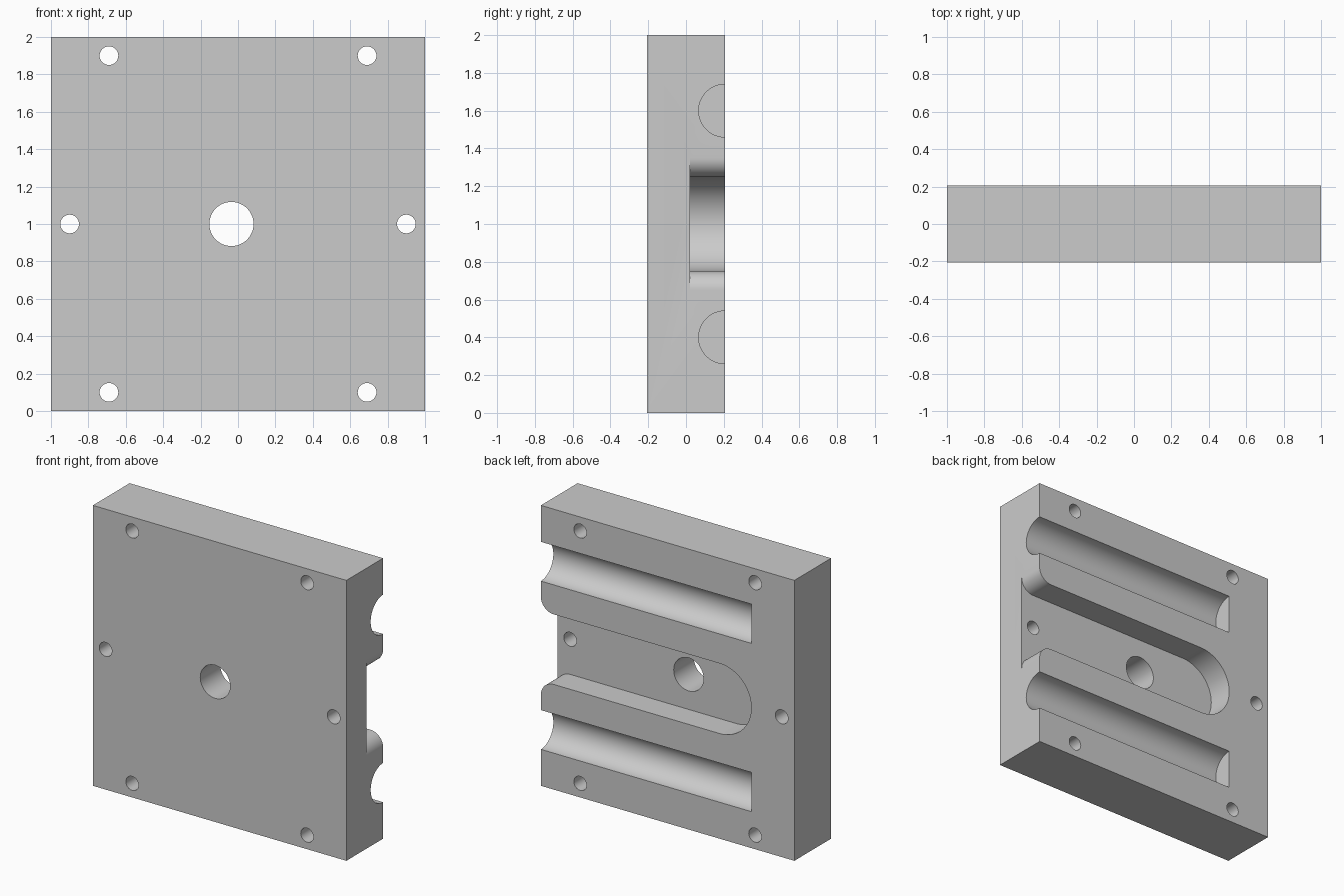
import bpy, bmesh
from math import sin, cos, pi
from mathutils import Vector

DEPTH = 0.207   # half thickness of the plate
MID = 1.0       # height of the symmetry line

if "Cube" in bpy.data.objects:
    bpy.data.objects.remove(bpy.data.objects["Cube"])

grey = bpy.data.materials.new("plain grey")
grey.use_nodes = True
grey.diffuse_color = (0.6, 0.6, 0.6, 1)
grey.node_tree.nodes["Principled BSDF"].inputs["Base Color"].default_value = (0.6, 0.6, 0.6, 1)


def arc(cx, cy, r, start, end, steps):
    angles = [start + (end - start) * i / steps for i in range(steps + 1)]
    return [(cx + r * cos(a), cy + r * sin(a)) for a in angles]


def prism(name, points, sweep):
    """Extrude a closed outline of 3D points along the sweep vector."""
    bm = bmesh.new()
    face = bm.faces.new([bm.verts.new(p) for p in points])
    extruded = bmesh.ops.extrude_face_region(bm, geom=[face])
    moved = [g for g in extruded["geom"] if isinstance(g, bmesh.types.BMVert)]
    bmesh.ops.translate(bm, verts=moved, vec=Vector(sweep))
    bmesh.ops.recalc_face_normals(bm, faces=bm.faces)
    mesh = bpy.data.meshes.new(name)
    bm.to_mesh(mesh)
    bm.free()
    mesh.materials.append(grey)
    obj = bpy.data.objects.new(name, mesh)
    bpy.context.collection.objects.link(obj)
    return obj


def hole(name, x, z, r, steps):
    ring = arc(x, z, r, 0, 2 * pi, steps)[:-1]
    return prism(name, [(px, -0.5, pz) for px, pz in ring], (0, 1, 0))


# Plate
outline = [(-1, 0), (1, 0), (1, 2), (-1, 2)]
plate = prism("mould_plate", [(x, -DEPTH, z) for x, z in outline], (0, 2 * DEPTH, 0))
cutters = []

# Wide slot with a round end and a flared open end
upper = [(1.1, 0.35)] + arc(0.9, 0.35, 0.1, 0, -pi / 2, 12) + arc(-0.41, 0, 0.25, pi / 2, pi, 24)
lower = [(x, -z) for x, z in reversed(upper[:-1])]
cutters.append(prism("slot_cutter", [(x, 0.02, MID + z) for x, z in upper + lower], (0, 0.4, 0)))

# Half-round grooves above and below the slot
for side in (-1, 1):
    z = MID + side * 0.6
    half = arc(DEPTH, z, 0.14, pi / 2, 3 * pi / 2, 32)
    section = [(0.4, z + 0.14)] + half + [(0.4, z - 0.14)]
    cutters.append(prism("groove_cutter", [(-0.66, y, h) for y, h in section], (1.8, 0, 0)))

# Centre hole and bolt holes
cutters.append(hole("centre_hole_cutter", -0.035, MID, 0.118, 48))
for side in (-1, 1):
    cutters.append(hole("side_hole_cutter", side * 0.9, MID, 0.05, 32))
    for level in (-0.9, 0.9):
        cutters.append(hole("corner_hole_cutter", side * 0.69, MID + level, 0.05, 32))

# Cut everything out of the plate
bpy.context.view_layer.objects.active = plate
plate.select_set(True)
for cutter in cutters:
    cutter.hide_render = True
    cut = plate.modifiers.new("cut", "BOOLEAN")
    cut.operation = "DIFFERENCE"
    cut.solver = "EXACT"
    cut.object = cutter
    bpy.ops.object.modifier_apply(modifier=cut.name)
    bpy.data.objects.remove(cutter)

bpy.ops.object.shade_smooth_by_angle(angle=pi / 6)
